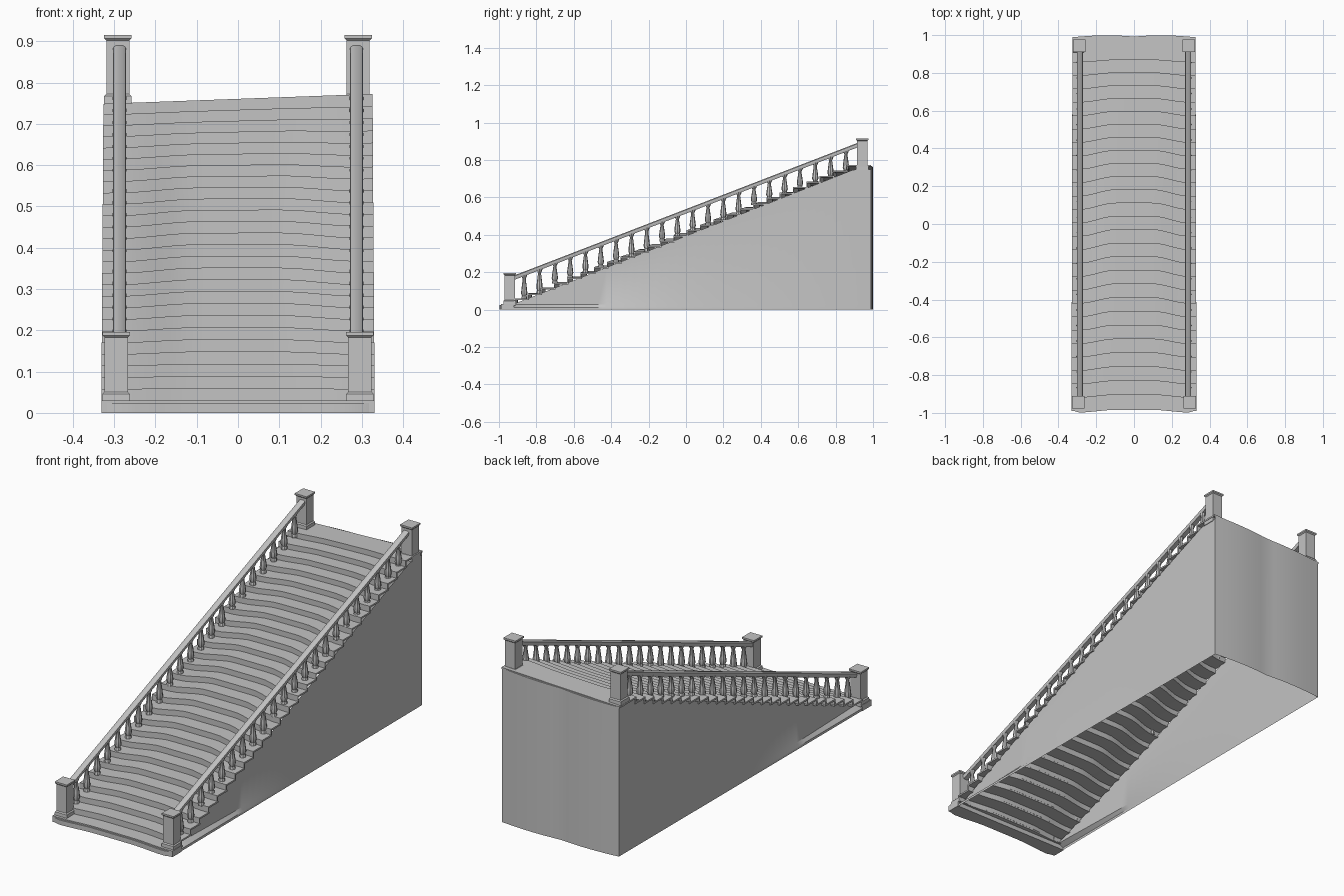
import bpy, bmesh, math

cube = bpy.data.objects.get("Cube")
if cube:
    bpy.data.objects.remove(cube, do_unlink=True)

stone = bpy.data.materials.new("grey stone")
stone.use_nodes = True
GREY = (0.55, 0.55, 0.55, 1)
stone.diffuse_color = GREY
stone.node_tree.nodes["Principled BSDF"].inputs["Base Color"].default_value = GREY

STEPS, RISER = 27, 0.0281
Y0, Z0, RUN = -0.99, 0.03, 0.071
SLOPE = RISER / RUN


def finish(name, bm, smooth=True):
    bmesh.ops.recalc_face_normals(bm, faces=bm.faces[:])
    mesh = bpy.data.meshes.new(name)
    bm.to_mesh(mesh)
    bm.free()
    mesh.materials.append(stone)
    obj = bpy.data.objects.new(name, mesh)
    bpy.context.collection.objects.link(obj)
    if smooth:
        bpy.ops.object.select_all(action="DESELECT")
        obj.select_set(True)
        bpy.context.view_layer.objects.active = obj
        bpy.ops.object.shade_smooth_by_angle(angle=math.radians(35))


def loft(bm, rings, closed=True, caps=True):
    rows = [[bm.verts.new(p) for p in ring] for ring in rings]
    n = len(rows[0])
    for a, b in zip(rows, rows[1:]):
        for j in range(n if closed else n - 1):
            k = (j + 1) % n
            bm.faces.new((a[j], a[k], b[k], b[j]))
    if caps:
        bm.faces.new(rows[0])
        bm.faces.new(rows[-1])


def square_ring(x, y, z, h):
    return [(x + sx * h, y + sy * h, z) for sx, sy in ((-1, -1), (1, -1), (1, 1), (-1, 1))]


def flat_arch(x):
    # 0 at the stair ends, 1 over the middle
    t = min(1, max(0, (0.29 - abs(x)) / 0.19))
    return t * t * (3 - 2 * t)


def wall_x(y):
    # The side walls curve inward toward the front
    t = min(1, max(0, (y + 0.98) / 1.2))
    return 0.322 - 0.024 * (1 - t) ** 2


# Worn steps: thin L-shaped tread and riser, bowed across the width
bm = bmesh.new()
for i in range(STEPS):
    f = i / (STEPS - 1)
    bow = 0.012 + 0.024 * math.sin(math.pi * f)
    lift = 0.013 * math.sin(math.pi * f)
    y, z = Y0 + RUN * i, Z0 + RISER * i
    half = 0.331 - 0.005 * f
    last = i == STEPS - 1
    rings = []
    for k in range(17):
        x = half * (k / 8 - 1)
        a = flat_arch(x)
        front = y + bow * a
        top = z + lift * a + 0.012 * f ** 4 * x / half
        end = 0.99 if last else front + RUN + 0.008
        low = max(top - RISER - 0.002, 0)
        rings.append([(x, front, top), (x, front, low), (x, front + 0.006, low),
                      (x, front + 0.006, top - 0.008), (x, end, top - 0.008), (x, end, top)])
    loft(bm, rings)
finish("steps", bm)

# Rounded plinth under the lowest step
bm = bmesh.new()
rings = []
for k in range(17):
    x = 0.331 * (k / 8 - 1)
    y = -0.998 + 0.014 * flat_arch(x) + (0.012 if k in (0, 16) else 0)
    rings.append([(x, y, 0), (x, y, 0.024), (x, -0.92, 0.024), (x, -0.92, 0)])
loft(bm, rings)
finish("front_plinth", bm)

# Side walls, each with a low flared foot that fades out toward the back
for side, s in (("left", 1), ("right", -1)):
    bm = bmesh.new()
    rings = []
    for k in range(41):
        y = -0.96 + 1.95 * k / 40
        x = wall_x(y)
        foot = max(x, 0.328 - 0.006 * k / 40)
        top = max(0.004, min(Z0 + (y - Y0) * SLOPE - RISER, 0.75))
        rings.append([(s * foot, y, 0), (s * foot, y, min(0.012, top * 0.4)),
                      (s * x, y, min(0.028, top * 0.8)), (s * x, y, top)])
    loft(bm, rings, closed=False, caps=False)
    finish(side + "_wall", bm)

# Gently waved back wall
bm = bmesh.new()
rings = []
for k in range(17):
    x = 0.323 * (k / 8 - 1)
    y = 0.989 + 0.01 * math.sin(math.pi * min(1, (0.323 - abs(x)) / 0.36))
    top = 0.757 + 0.012 * x / 0.323
    rings.append([(x, y, 0), (x, y, top), (x, 0.95, top)])
loft(bm, rings, closed=False, caps=False)
finish("back_wall", bm)

# Newel posts: base block, shaft and flared flat cap
for side, s in (("left", 1), ("right", -1)):
    for place, x, y, z, height in (("bottom", 0.295, -0.943, 0.024, 0.172),
                                   ("top", 0.291, 0.943, 0.745, 0.17)):
        bm = bmesh.new()
        profile = [(0, 0.034), (0.022, 0.033), (0.027, 0.028), (height - 0.013, 0.028),
                   (height - 0.008, 0.033), (height, 0.033)]
        loft(bm, [square_ring(s * x, y, z + dz, h) for dz, h in profile])
        finish(f"{side}_{place}_post", bm, False)

# Handrails with a rounded top
RAIL_X = 0.287
rail_profile = [(-0.012, -0.024), (0.012, -0.024), (0.016, -0.014), (0.015, -0.005),
                (0.008, 0), (-0.008, 0), (-0.015, -0.005), (-0.016, -0.014)]


def rail_top(y):
    return 0.182 + (y + 0.92) * 0.386


for side, s in (("left", 1), ("right", -1)):
    bm = bmesh.new()
    loft(bm, [[(s * RAIL_X + px, y, rail_top(y) + pz) for px, pz in rail_profile]
              for y in (-0.93, 0.93)])
    finish(side + "_handrail", bm)

    # Tapered balusters: (height fraction, radius)
    bm = bmesh.new()
    vase = [(0, 0.015), (0.1, 0.015), (0.14, 0.012), (0.26, 0.017), (0.45, 0.0145),
            (0.84, 0.008), (0.91, 0.012), (1, 0.016)]
    for k in range(22):
        y = -0.865 + 0.0819 * k
        base = Z0 + RISER * math.floor((y - Y0) / RUN) - 0.004
        high = rail_top(y) - 0.018 - base
        loft(bm, [[(s * RAIL_X + r * math.cos(a * math.pi / 4), y + r * math.sin(a * math.pi / 4),
                    base + t * high) for a in range(8)] for t, r in vase])
    finish(side + "_balusters", bm)
